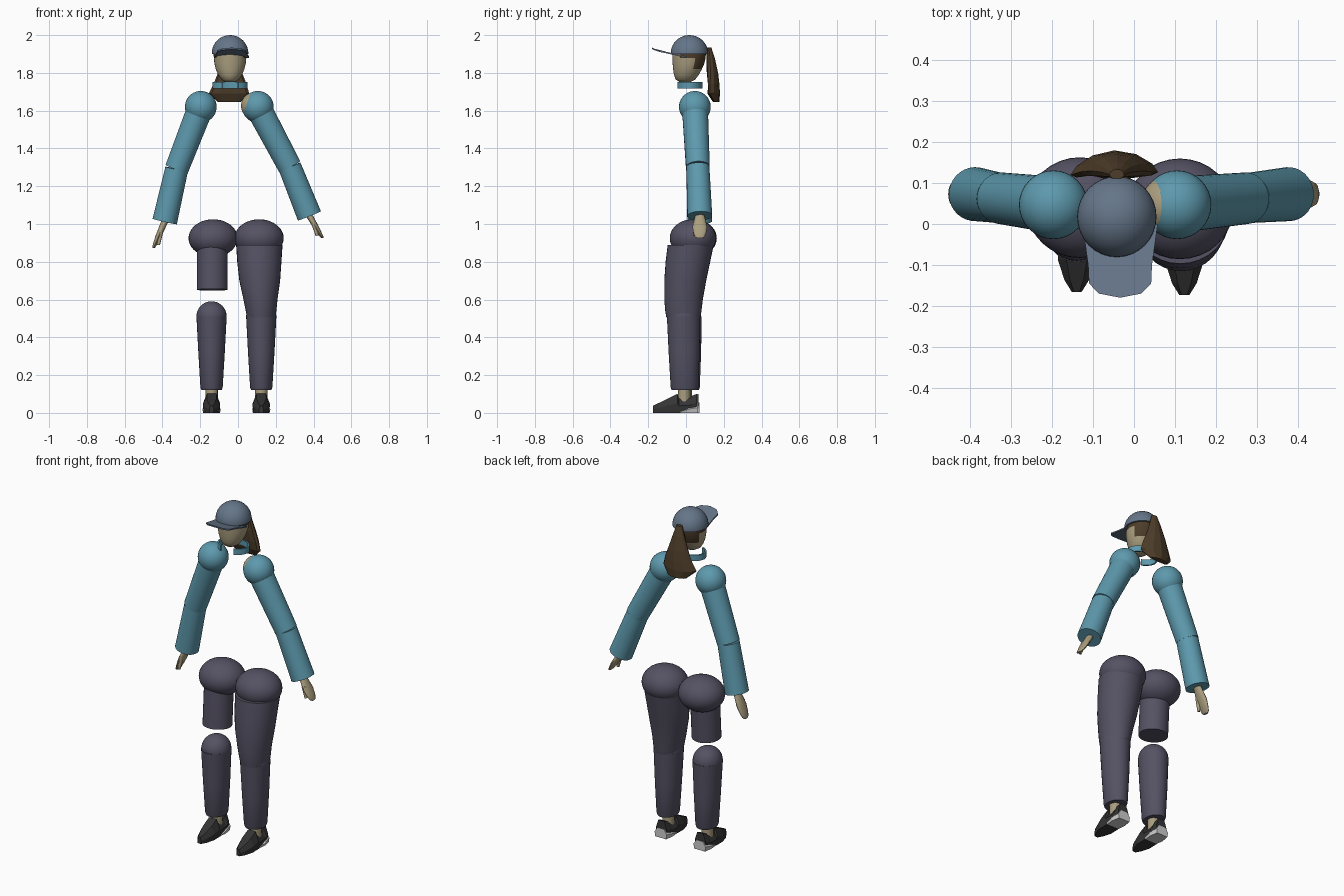
import bpy, bmesh, math
from mathutils import Vector

cube = bpy.data.objects.get("Cube")
if cube:
    bpy.data.objects.remove(cube, do_unlink=True)


def material(name, rgb):
    m = bpy.data.materials.new(name)
    m.use_nodes = True
    m.diffuse_color = (*rgb, 1)
    m.node_tree.nodes["Principled BSDF"].inputs["Base Color"].default_value = (*rgb, 1)
    return m


TEAL = material("teal_shirt", (0.11, 0.32, 0.42))
PANTS = material("dark_violet_pants", (0.09, 0.083, 0.125))
CAP = material("slate_cap", (0.13, 0.18, 0.25))
HAIR = material("brown_hair", (0.075, 0.047, 0.023))
SKIN = material("skin", (0.40, 0.34, 0.21))
SHOE = material("black_shoe", (0.035, 0.035, 0.035))
SOLE = material("white_sole", (0.62, 0.62, 0.62))


def finish(name, bm, mats, smooth=True, angle=40):
    bmesh.ops.recalc_face_normals(bm, faces=bm.faces[:])
    mesh = bpy.data.meshes.new(name)
    bm.to_mesh(mesh)
    bm.free()
    ob = bpy.data.objects.new(name, mesh)
    bpy.context.collection.objects.link(ob)
    for m in mats:
        mesh.materials.append(m)
    if smooth:
        bpy.ops.object.select_all(action="DESELECT")
        ob.select_set(True)
        bpy.context.view_layer.objects.active = ob
        bpy.ops.object.shade_smooth_by_angle(angle=math.radians(angle))
    return ob


def skin_rings(rings):
    """Join closed rings of points into a capped solid."""
    bm = bmesh.new()
    rows = [[bm.verts.new(p) for p in ring] for ring in rings]
    n = len(rows[0])
    for a, b in zip(rows, rows[1:]):
        for i in range(n):
            j = (i + 1) % n
            bm.faces.new((a[i], a[j], b[j], b[i]))
    bm.faces.new(rows[0][::-1])
    bm.faces.new(rows[-1])
    return bm


def loft(rings, segs=32):
    """Horizontal ellipses given as x, y, z, x radius, y radius."""
    turns = [math.tau * i / segs for i in range(segs)]
    return skin_rings([[(x + rx * math.cos(t), y + ry * math.sin(t), z) for t in turns]
                       for x, y, z, rx, ry in rings])


def tube(name, a, b, ra, rb, mat, segs=32):
    a, b = Vector(a), Vector(b)
    q = (b - a).to_track_quat("Z", "Y")
    turns = [math.tau * i / segs for i in range(segs)]
    rings = [[c + q @ Vector((r * math.cos(t), r * math.sin(t), 0)) for t in turns]
             for c, r in ((a, ra), (b, rb))]
    return finish(name, skin_rings(rings), [mat])


def ball(name, centre, radii, mat, above=None):
    bm = bmesh.new()
    bmesh.ops.create_uvsphere(bm, u_segments=32, v_segments=20, radius=1)
    for v in bm.verts:
        v.co = Vector(c + r * k for c, r, k in zip(centre, radii, v.co))
    if above is not None:
        geom = bm.verts[:] + bm.edges[:] + bm.faces[:]
        cut = bmesh.ops.bisect_plane(bm, geom=geom, plane_co=(0, 0, above),
                                     plane_no=(0, 0, -1), clear_outer=True)
        edges = [e for e in cut["geom_cut"] if isinstance(e, bmesh.types.BMEdge)]
        bmesh.ops.edgeloop_fill(bm, edges=edges)
    return finish(name, bm, [mat])


MID = -0.042  # centre of the head

# Head: egg shape, with hair on the back and temples
bm = loft([(MID, -0.005, 1.752, 0.025, 0.03), (MID, -0.003, 1.765, 0.046, 0.052),
           (MID, 0.002, 1.79, 0.063, 0.066), (MID, 0.008, 1.82, 0.076, 0.076),
           (MID, 0.013, 1.85, 0.083, 0.084), (MID, 0.016, 1.88, 0.086, 0.088),
           (MID, 0.016, 1.90, 0.087, 0.089), (MID, 0.016, 1.92, 0.086, 0.088)])
for f in bm.faces:
    c = f.calc_center_median()
    f.material_index = int(c.z > 1.83 and c.y > (0.045 if c.z < 1.885 else -0.03))
finish("head", bm, [SKIN, HAIR])

# Cap crown and brim
ball("cap_crown", (MID, 0.018, 1.903), (0.097, 0.099, 0.097), CAP, above=1.9)
brim = [(-0.092, 0.0), (-0.078, -0.1), (-0.076, -0.145), (-0.052, -0.17), (0, -0.18)]
brim += [(-x, y) for x, y in brim[-2::-1]]
bm = skin_rings([[(MID + 0.008 + x, y, 1.9 - 0.2 * (y + 0.05) - 1.2 * x * x + 0.008 * k)
                  for x, y in brim] for k in (0, 1)])
finish("cap_brim", bm, [CAP], smooth=False)

# Ponytail: flared, faceted, wrapping slightly forward at its edges
bm = loft([(MID, 0.122, 1.935, 0.018, 0.012), (MID, 0.13, 1.88, 0.036, 0.022),
           (MID, 0.14, 1.80, 0.064, 0.03), (MID, 0.147, 1.74, 0.088, 0.03),
           (-0.048, 0.152, 1.69, 0.107, 0.028), (-0.046, 0.16, 1.645, 0.06, 0.016)], 12)
for v in bm.verts:
    v.co.y -= 2.5 * (v.co.x - MID) ** 2
finish("ponytail", bm, [HAIR], smooth=False)

# Collar: thin band open at the front
bm = bmesh.new()
arc = [math.radians(-62 + 304 * i / 32) for i in range(33)]
rows = [[bm.verts.new((MID + rx * math.cos(t), 0.018 + ry * math.sin(t), z)) for t in arc]
        for rx, ry, z in ((0.093, 0.07, 1.718), (0.093, 0.07, 1.753),
                          (0.084, 0.062, 1.753), (0.084, 0.062, 1.718))]
for k in range(4):
    a, b = rows[k], rows[(k + 1) % 4]
    for i in range(32):
        bm.faces.new((a[i], a[i + 1], b[i + 1], b[i]))
for i in (0, -1):
    bm.faces.new([r[i] for r in rows])
finish("collar", bm, [TEAL])

# Arms: shoulder ball, sleeve halves and a mitten hand
ARMS = {
    "left": ((0.105, 0.047, 1.62), (0.274, 0.063, 1.303), (0.378, 0.073, 1.043), (0.447, 0.073, 0.925)),
    "right": ((-0.197, 0.047, 1.62), (-0.325, 0.063, 1.29), (-0.388, 0.073, 1.013), (-0.448, 0.073, 0.872)),
}
for side, (shoulder, elbow, wrist, tip) in ARMS.items():
    s = 1 if side == "left" else -1
    ball(side + "_shoulder", shoulder, (0.084,) * 3, TEAL)
    inner = (shoulder[0] - 0.017 * s, shoulder[1], shoulder[2] + 0.006)
    if s > 0:
        ball(side + "_inner_shoulder", inner, (0.072,) * 3, SKIN)
    tube(side + "_upper_sleeve", shoulder, elbow, 0.069, 0.063, TEAL)
    tube(side + "_lower_sleeve", elbow, wrist, 0.061, 0.066, TEAL)
    w, t = Vector(wrist), Vector(tip)
    shape = ((-0.1, 0.02, 0.022), (0.25, 0.018, 0.032), (0.5, 0.017, 0.039),
             (0.75, 0.013, 0.034), (0.93, 0.01, 0.027), (1.0, 0.006, 0.016))
    bm = loft([(*w.lerp(t, k), rx, ry) for k, rx, ry in shape], 16)
    finish(side + "_hand", bm, [SKIN])
    base, end = w.lerp(t, 0.35), w.lerp(t, 0.88)
    tube(side + "_thumb", base + Vector((0, -0.022, 0)),
         end + Vector((-0.02 * s, -0.028, 0)), 0.014, 0.008, SKIN, 10)

# Hips
ball("left_hip", (0.112, 0.037, 0.925), (0.13, 0.123, 0.1), PANTS)
ball("right_hip", (-0.132, 0.04, 0.925), (0.13, 0.123, 0.1), PANTS)

# Left thigh: full tapered trouser; right thigh: short straight cylinder
finish("left_thigh", loft([(0.113, 0.025, 0.89, 0.123, 0.122), (0.113, 0.01, 0.80, 0.117, 0.118),
                           (0.115, -0.004, 0.70, 0.108, 0.111), (0.119, -0.013, 0.60, 0.09, 0.102),
                           (0.122, -0.014, 0.54, 0.081, 0.096), (0.123, -0.014, 0.505, 0.075, 0.09)]), [PANTS])
tube("right_thigh", (-0.136, 0.0, 0.652), (-0.136, 0.015, 0.9), 0.081, 0.081, PANTS)

# Shins, ankles and shoes
for side, x, y in (("left", 0.123, 0.0), ("right", -0.14, 0.008)):
    ball(side + "_knee", (x, y - 0.013, 0.51), (0.08, 0.085, 0.081), PANTS)
    finish(side + "_shin", loft([(x, y - 0.013, 0.51, 0.08, 0.088), (x, y - 0.01, 0.32, 0.07, 0.082),
                                 (x, y - 0.008, 0.135, 0.059, 0.073),
                                 (x, y - 0.008, 0.122, 0.054, 0.068)]), [PANTS])
    tube(side + "_ankle", (x, y - 0.01, 0.06), (x, y - 0.01, 0.13), 0.033, 0.033, SKIN, 16)

    def sections(rows):
        return skin_rings([[(x + w * a, y + v, low + (h - low) * b) for a, b in
                            ((-0.9, 0), (-1, 0.5), (-0.55, 1), (0.55, 1), (1, 0.5), (0.9, 0))]
                           for v, w, low, h in rows])

    finish(side + "_shoe", sections([(-0.174, 0.012, 0, 0.038), (-0.145, 0.03, 0, 0.052),
                                     (-0.095, 0.046, 0, 0.076), (-0.045, 0.045, 0, 0.102),
                                     (-0.038, 0.045, 0, 0.075), (0.02, 0.043, 0.004, 0.075),
                                     (0.03, 0.043, 0.004, 0.09), (0.057, 0.036, 0.006, 0.1)]),
           [SHOE], smooth=False)
    finish(side + "_heel_sole", sections([(-0.03, 0.044, 0.0, 0.012), (0.015, 0.049, 0, 0.04),
                                          (0.064, 0.04, 0, 0.056)]), [SOLE], smooth=False)
